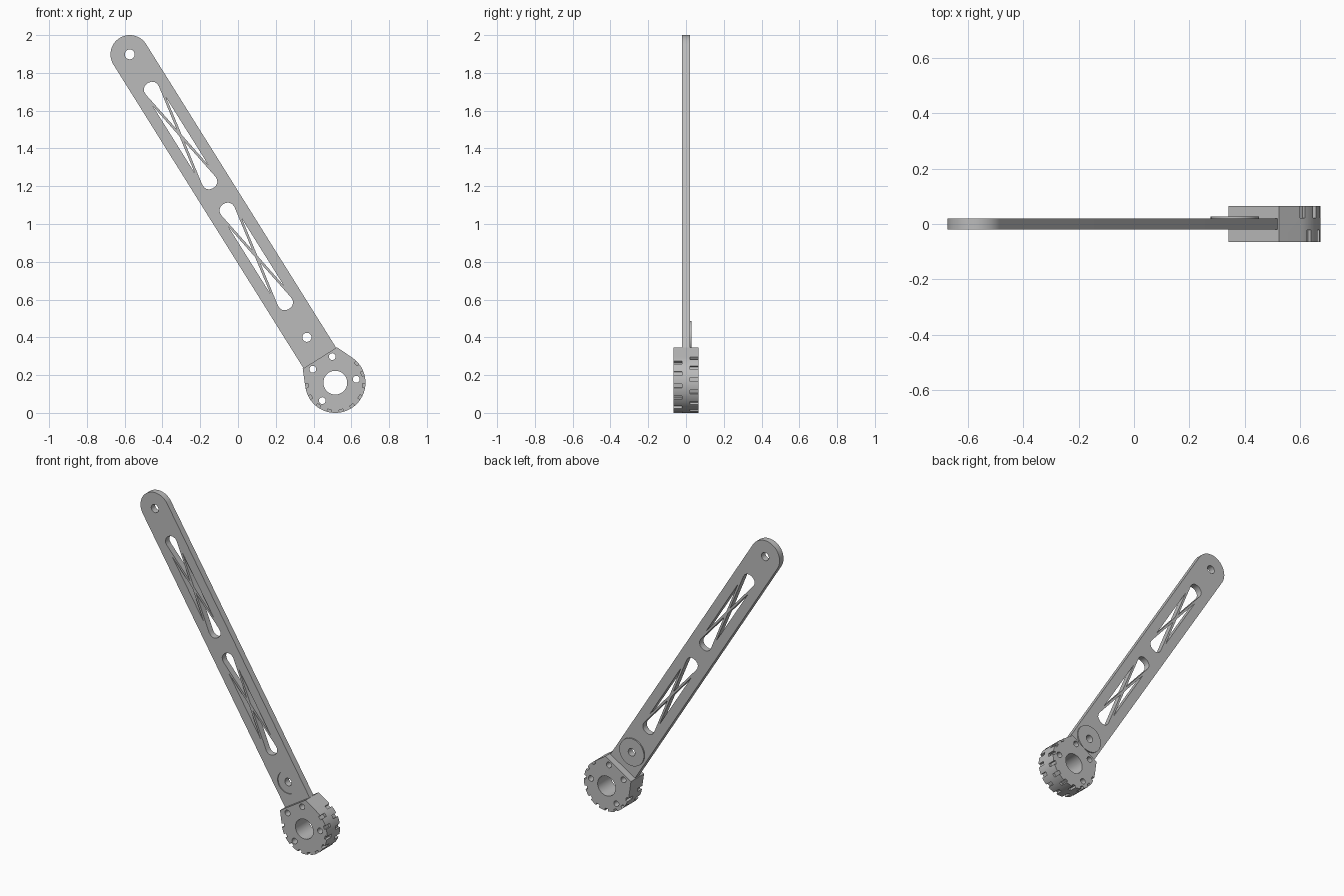
import bpy, bmesh
from math import sin, cos, pi, radians, atan2
from mathutils import Vector

if "Cube" in bpy.data.objects:
    bpy.data.objects.remove(bpy.data.objects["Cube"], do_unlink=True)

grey = bpy.data.materials.new("plain grey")
grey.use_nodes = True
COLOUR = (0.5, 0.5, 0.5, 1)
grey.diffuse_color = COLOUR
grey.node_tree.nodes["Principled BSDF"].inputs["Base Color"].default_value = COLOUR

# Arm frame: s runs from the tip hole down to the hub, t runs across the arm
TIP, HUB = Vector((-0.573, 1.898)), Vector((0.515, 0.16))
ALONG = (HUB - TIP).normalized()
ACROSS = Vector((-ALONG.y, ALONG.x))
LENGTH = (HUB - TIP).length
ARM_R, ARM_Y = 0.102, 0.02
HUB_R, HUB_Y = 0.16, 0.066
PIVOT = 1.767


def place(points, origin=0):
    """Turn (s, t) pairs into x, z points."""
    return [TIP + ALONG * (origin + s) + ACROSS * t for s, t in points]


def arc(centre, r, start=0, end=2 * pi, n=48, close=False):
    steps = n + 1 if close else n
    return [Vector(centre) + r * Vector((cos(a), sin(a)))
            for a in (start + (end - start) * i / n for i in range(steps))]


def prisms(name, parts):
    """One object from several (outline, y0, y1) extrusions."""
    bm = bmesh.new()
    for outline, y0, y1 in parts:
        face = bm.faces.new([bm.verts.new((p.x, y0, p.y)) for p in outline])
        out = bmesh.ops.extrude_face_region(bm, geom=[face])
        moved = [v for v in out["geom"] if isinstance(v, bmesh.types.BMVert)]
        bmesh.ops.translate(bm, verts=moved, vec=(0, y1 - y0, 0))
    bmesh.ops.recalc_face_normals(bm, faces=bm.faces)
    mesh = bpy.data.meshes.new(name)
    bm.to_mesh(mesh)
    bm.free()
    mesh.materials.append(grey)
    obj = bpy.data.objects.new(name, mesh)
    bpy.context.scene.collection.objects.link(obj)
    return obj


def cut(obj, parts):
    """Subtract extrusions from an object and drop the cutter."""
    cutter = prisms("cutter", parts)
    cutter.hide_render = True
    mod = obj.modifiers.new("cut", "BOOLEAN")
    mod.operation, mod.solver, mod.object = "DIFFERENCE", "EXACT", cutter
    graph = bpy.context.evaluated_depsgraph_get()
    mesh = bpy.data.meshes.new_from_object(obj.evaluated_get(graph))
    obj.modifiers.clear()
    obj.data = mesh
    bpy.data.objects.remove(cutter, do_unlink=True)


def finish(obj):
    obj.data.shade_smooth()
    obj.data.set_sharp_from_angle(angle=radians(30))


def through(outline):
    return (outline, -0.1, 0.1)


# Arm plate with a round tip, ending just inside the hub block
flat = LENGTH - 0.152
round_tip = [(-ARM_R * cos(a), ARM_R * sin(a))
             for a in (-pi / 2 + pi * i / 32 for i in range(33))]
arm = prisms("arm", [(place(round_tip + [(flat, ARM_R), (flat, -ARM_R)]), -ARM_Y, ARM_Y)])

# Two windows, each crossed by a pair of thin struts
side = [(0.04, 0), (0.282, 0.041), (0.3, 0.04), (0.314, 0.033), (0.323, 0.021), (0.327, 0.006)]
pocket = side + [(s, -t) for s, t in reversed(side[1:])]
sliver = [(0, 0.007), (-0.212, 0.042), (0.212, 0.042)]
openings = []
for middle in (0.507, 1.262):
    for sign in (-1, 1):
        openings.append(through(place([(sign * s, t) for s, t in pocket], middle)))
        openings.append(through(place([(s, sign * t) for s, t in sliver], middle)))

pivot = place([(PIVOT, 0)])[0]
pivot_hole = through(arc(pivot, 0.024))
cut(arm, openings + [through(arc(TIP, 0.026)), pivot_hole])

# Shallow seat on the front of the pivot, raised boss on its back
cut(arm, [(arc(pivot, 0.071), -0.1, -ARM_Y + 0.006)])
finish(arm)
boss = prisms("pivot_boss", [(arc(pivot, 0.087), ARM_Y - 0.003, 0.028)])
cut(boss, [pivot_hole])
finish(boss)

# Hub block: a wheel with a flat shoulder that takes the arm
corner_r, corner_l = place([(-0.154, 0.107), (-0.154, -0.107)], LENGTH)
toward = atan2(-ALONG.y, -ALONG.x)
spread = radians(66)
rim = arc(HUB, HUB_R, toward + spread, toward + 2 * pi - spread, 64, True)
hub = prisms("hub", [(rim + [corner_r, corner_l], -HUB_Y, HUB_Y)])

# Bore and bolt holes
bolts = [(-0.016, 0.138), (-0.119, 0.071), (0.111, 0.018), (-0.069, -0.095)]
cut(hub, [through(arc(HUB, 0.063))] +
    [through(arc(HUB + Vector(b), 0.018, n=24)) for b in bolts])


# Tread grooves, staggered between the front and back edges
def groove(angle, y0, y1):
    out = Vector((cos(angle), sin(angle)))
    wide = Vector((-out.y, out.x)) * 0.011
    near, far = HUB + out * 0.145, HUB + out * 0.18
    return ([near - wide, far - wide, far + wide, near + wide], y0, y1)


treads = []
for i in range(10):
    treads.append(groove(radians(42 - 24 * i), -0.08, -0.022))
    treads.append(groove(radians(54 - 24 * i), 0.022, 0.08))
cut(hub, treads)
finish(hub)
